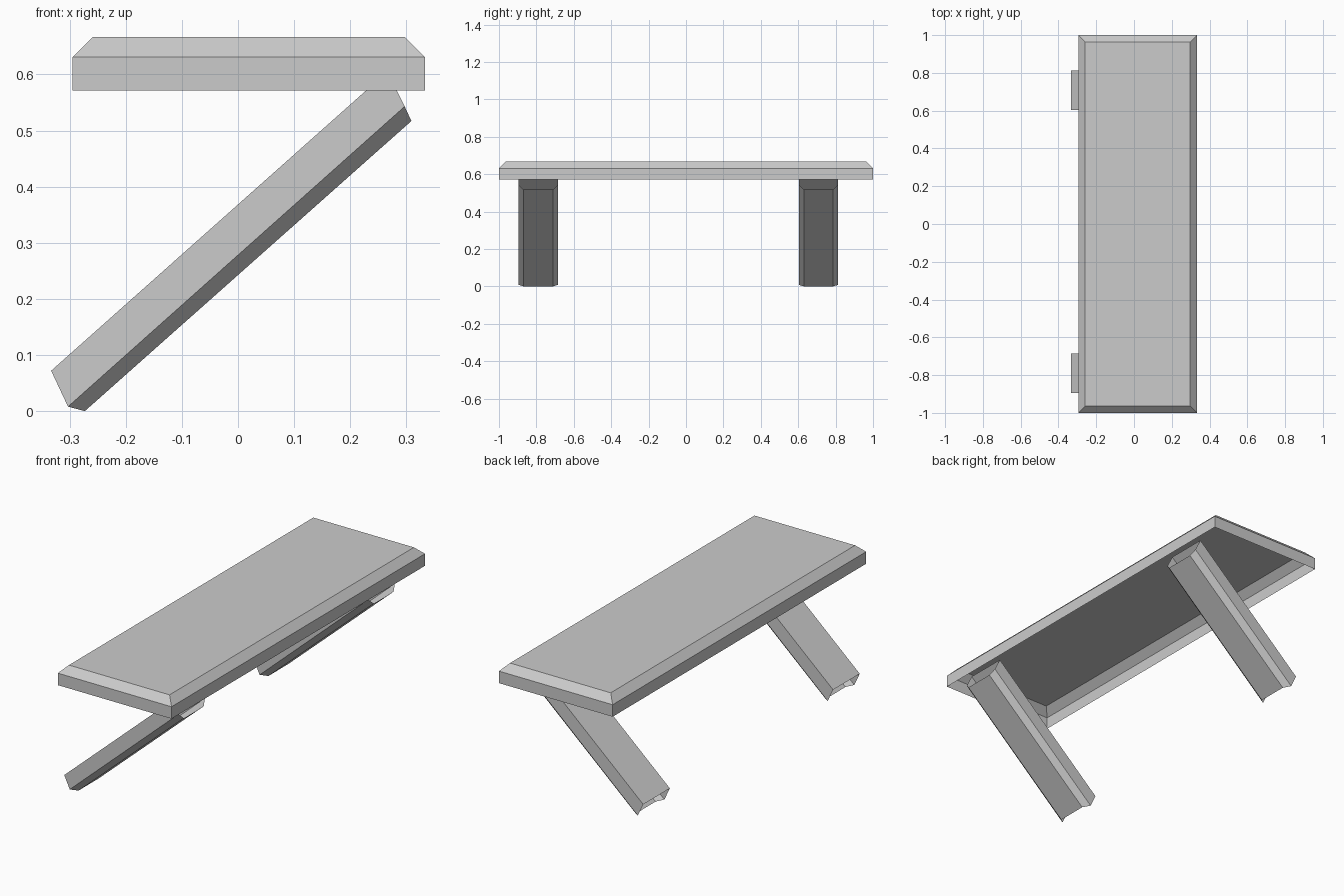
import bpy
import bmesh

cube = bpy.data.objects.get("Cube")
if cube:
    bpy.data.objects.remove(cube, do_unlink=True)

grey = bpy.data.materials.new("plain_grey")
grey.use_nodes = True
colour = (0.6, 0.6, 0.6, 1)
grey.diffuse_color = colour
grey.node_tree.nodes["Principled BSDF"].inputs["Base Color"].default_value = colour


def loft(name, rings, cap_last=False):
    """Skin closed rings of equal length, optionally closing the last one."""
    bm = bmesh.new()
    rows = [[bm.verts.new(p) for p in ring] for ring in rings]
    for low, high in zip(rows, rows[1:]):
        for i in range(len(low)):
            j = (i + 1) % len(low)
            bm.faces.new((low[i], low[j], high[j], high[i]))
    if cap_last:
        bm.faces.new(rows[-1])
    bmesh.ops.recalc_face_normals(bm, faces=bm.faces)
    mesh = bpy.data.meshes.new(name)
    bm.to_mesh(mesh)
    bm.free()
    mesh.materials.append(grey)
    obj = bpy.data.objects.new(name, mesh)
    bpy.context.collection.objects.link(obj)
    return obj


# Bench top: a bevelled lid, hollow underneath
def rectangle(z, inset):
    x0, x1, y = -0.295 + inset, 0.333 - inset, 1 - inset
    return [(x0, -y, z), (x1, -y, z), (x1, y, z), (x0, y, z)]


loft("bench_top", [rectangle(0.571, 0), rectangle(0.631, 0),
                   rectangle(0.667, 0.036)], cap_last=True)


# Slanted legs: hollow tubes, bevelled along the underside, with open ends
def leg_ring(centre, points):
    half_widths = (0.105, 0.105, 0.078)
    near = [(x, centre - w, z) for (x, z), w in zip(points, half_widths)]
    far = [(x, centre + w, z) for (x, z), w in zip(points, half_widths)]
    return near + far[::-1]


foot = [(-0.333, 0.072), (-0.303, 0.008), (-0.273, 0)]
head = [(0.266, 0.605), (0.297, 0.543), (0.309, 0.517)]
for name, centre in (("front_leg", -0.79), ("back_leg", 0.708)):
    loft(name, [leg_ring(centre, foot), leg_ring(centre, head)])
